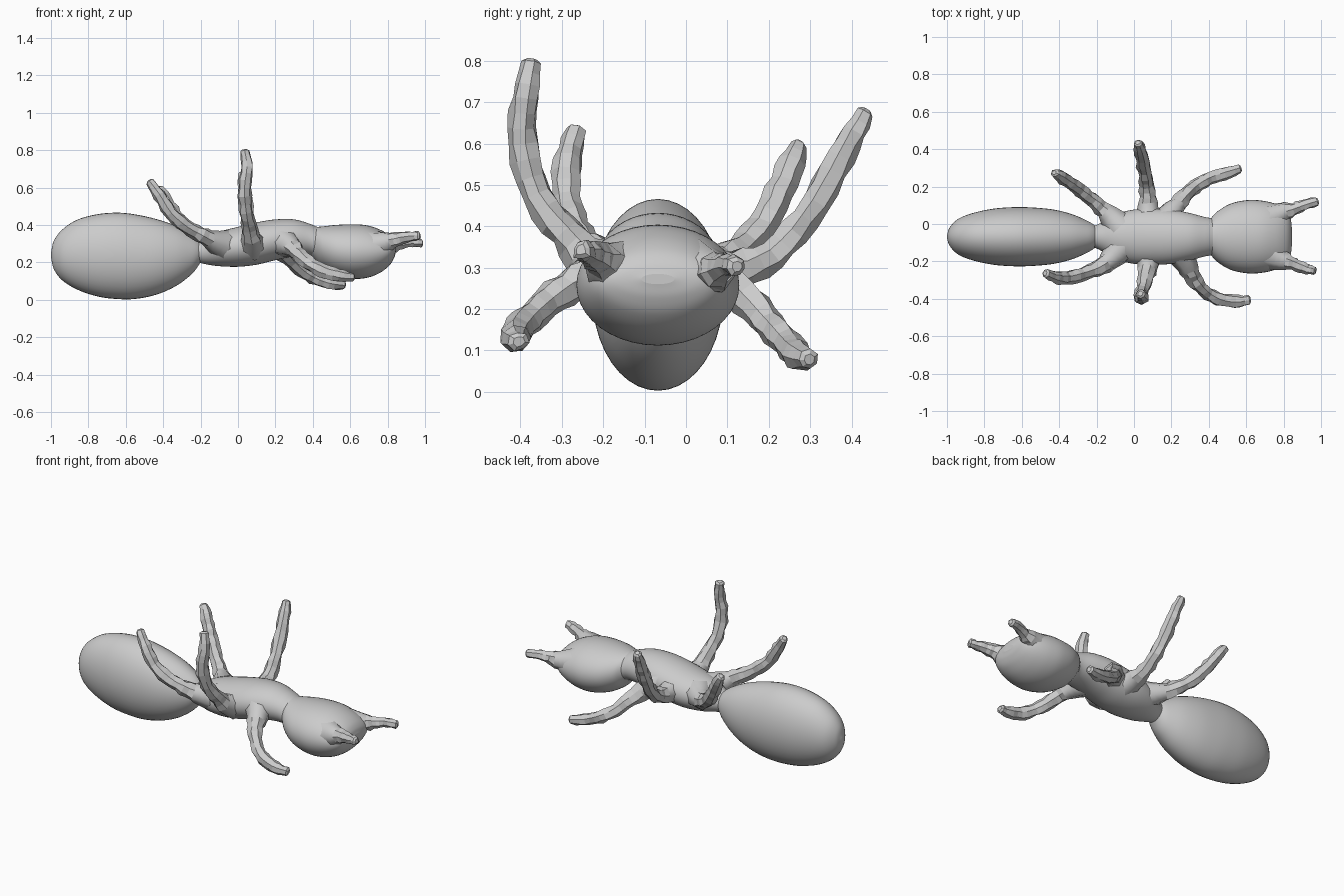
import bpy, bmesh, math, random
from mathutils import Vector

random.seed(4)
cube = bpy.data.objects.get("Cube")
if cube:
    bpy.data.objects.remove(cube)

grey = bpy.data.materials.new("matte grey")
grey.use_nodes = True
COLOR = (0.6, 0.6, 0.6, 1)
grey.diffuse_color = COLOR
grey.node_tree.nodes["Principled BSDF"].inputs["Base Color"].default_value = COLOR

AXIS_Y = -0.068  # body centre line


def spline(pts, n):
    """Catmull-Rom through tuples of any length, n steps per span."""
    p = [Vector(q) for q in pts]
    p = [2 * p[0] - p[1]] + p + [2 * p[-1] - p[-2]]
    out = []
    for i in range(1, len(p) - 2):
        a, b, c, d = p[i - 1:i + 3]
        for k in range(n):
            t = k / n
            out.append(0.5 * (2 * b + (c - a) * t + (2 * a - 5 * b + 4 * c - d) * t * t
                              + (3 * b - a - 3 * c + d) * t ** 3))
    return out + [p[-2]]


def skin(name, rings, smooth_rings):
    """Join rings of points into a capped tube; the first rings are smooth."""
    bm = bmesh.new()
    vs = [[bm.verts.new(co) for co in r] for r in rings]
    n = len(vs[0])
    for i in range(len(vs) - 1):
        for j in range(n):
            k = (j + 1) % n
            f = bm.faces.new((vs[i][j], vs[i][k], vs[i + 1][k], vs[i + 1][j]))
            f.smooth = i < smooth_rings
    bm.faces.new(vs[0])
    bm.faces.new(vs[-1])
    bmesh.ops.recalc_face_normals(bm, faces=bm.faces)
    mesh = bpy.data.meshes.new(name)
    bm.to_mesh(mesh)
    bm.free()
    mesh.materials.append(grey)
    obj = bpy.data.objects.new(name, mesh)
    bpy.context.collection.objects.link(obj)
    return obj


def body(name, profile, sides=40):
    """Profile stations: x, bottom z, top z, half width."""
    rings = []
    for x, lo, hi, w in (tuple(v) for v in spline(profile, 6)):
        rings.append([(x, AXIS_Y + w * math.cos(a), (lo + hi) / 2 + (hi - lo) / 2 * math.sin(a))
                      for a in (2 * math.pi * j / sides for j in range(sides))])
    return skin(name, rings, 999)


def limb(name, path, radii, sides=7, steps=3, smooth_rings=4):
    """Knobbly tapering limb along a path; radii run along the path."""
    pts = spline([p + (r,) for p, r in zip(path, radii)], steps)
    rings, side = [], Vector((0.31, 0.17, 0.93))
    for i, p in enumerate(pts):
        a, b = pts[max(i - 1, 0)], pts[min(i + 1, len(pts) - 1)]
        t = (b.xyz - a.xyz).normalized()
        side = (side - t * side.dot(t)).normalized()
        up = t.cross(side)
        rough = 0 if i < smooth_rings else 0.16
        ring = []
        for j in range(sides):
            ang = 2 * math.pi * j / sides
            r = p[3] * (1 + random.uniform(-rough, rough))
            ring.append(p.xyz + r * (math.cos(ang) * side + math.sin(ang) * up))
        rings.append(ring)
    # Blunt domed tip
    tip = pts[-1].xyz + t * pts[-1][3] * 0.35
    rings.append([tip + (c - pts[-1].xyz) * 0.55 for c in rings[-1]])
    return skin(name, rings, smooth_rings)


# Abdomen: long egg, a little fuller toward the tail
body("abdomen", [(-1.0, 0.23, 0.25, 0.008), (-0.985, 0.165, 0.315, 0.05),
                 (-0.94, 0.105, 0.375, 0.095), (-0.86, 0.055, 0.428, 0.127),
                 (-0.75, 0.018, 0.458, 0.150), (-0.64, 0.004, 0.466, 0.158),
                 (-0.54, 0.006, 0.455, 0.156), (-0.43, 0.03, 0.430, 0.145),
                 (-0.33, 0.075, 0.395, 0.120), (-0.25, 0.135, 0.352, 0.085),
                 (-0.21, 0.185, 0.32, 0.06), (-0.19, 0.22, 0.29, 0.035)])

# Thorax: narrow waist behind, arched back, narrow neck ahead
body("thorax", [(-0.27, 0.21, 0.31, 0.05), (-0.215, 0.20, 0.315, 0.058),
                (-0.17, 0.19, 0.335, 0.078), (-0.1, 0.18, 0.365, 0.120),
                (0.0, 0.177, 0.39, 0.145), (0.1, 0.188, 0.414, 0.150),
                (0.2, 0.212, 0.430, 0.145), (0.3, 0.232, 0.430, 0.126),
                (0.38, 0.235, 0.408, 0.105), (0.43, 0.222, 0.388, 0.098),
                (0.5, 0.23, 0.37, 0.09)])

# Head: round, blunt at the face
body("head", [(0.37, 0.25, 0.37, 0.06), (0.41, 0.215, 0.388, 0.098),
              (0.45, 0.175, 0.392, 0.138), (0.52, 0.135, 0.400, 0.178),
              (0.61, 0.113, 0.404, 0.196), (0.69, 0.118, 0.398, 0.192),
              (0.76, 0.145, 0.375, 0.175), (0.81, 0.185, 0.345, 0.150),
              (0.835, 0.225, 0.315, 0.110), (0.845, 0.26, 0.285, 0.04)])

# Antennae
FEELER = [0.085, 0.055, 0.036, 0.029, 0.024]
limb("left_antenna", [(0.73, 0.03, 0.285), (0.80, 0.062, 0.29), (0.855, 0.08, 0.297),
                      (0.91, 0.10, 0.305), (0.978, 0.122, 0.303)], FEELER)
limb("right_antenna", [(0.73, -0.165, 0.29), (0.80, -0.197, 0.31), (0.855, -0.215, 0.325),
                       (0.91, -0.235, 0.335), (0.965, -0.252, 0.342)], FEELER)

# Legs, each from a flared hip to a blunt foot
LEG = [0.085, 0.058, 0.042, 0.037, 0.036, 0.034, 0.024]
legs = {
    "left_front_leg": [(0.17, 0.01, 0.31), (0.215, 0.08, 0.28), (0.27, 0.145, 0.225),
                       (0.33, 0.20, 0.165), (0.40, 0.24, 0.12), (0.48, 0.268, 0.09),
                       (0.565, 0.295, 0.078)],
    "right_front_leg": [(0.24, -0.14, 0.31), (0.285, -0.22, 0.285), (0.32, -0.29, 0.25),
                        (0.375, -0.355, 0.20), (0.45, -0.40, 0.155), (0.54, -0.415, 0.13),
                        (0.615, -0.405, 0.122)],
    "left_middle_leg": [(0.08, 0.01, 0.29), (0.075, 0.09, 0.29), (0.07, 0.18, 0.315),
                        (0.06, 0.26, 0.385), (0.045, 0.335, 0.495), (0.035, 0.39, 0.60),
                        (0.022, 0.432, 0.675)],
    "right_middle_leg": [(0.08, -0.15, 0.29), (0.075, -0.225, 0.32), (0.062, -0.29, 0.385),
                         (0.045, -0.36, 0.475), (0.035, -0.395, 0.60), (0.048, -0.388, 0.71),
                         (0.035, -0.373, 0.795)],
    "left_back_leg": [(-0.08, -0.01, 0.29), (-0.14, 0.055, 0.30), (-0.20, 0.11, 0.325),
                      (-0.27, 0.165, 0.375), (-0.33, 0.21, 0.45), (-0.38, 0.245, 0.53),
                      (-0.422, 0.272, 0.595)],
    "right_back_leg": [(-0.07, -0.13, 0.29), (-0.135, -0.195, 0.315), (-0.20, -0.24, 0.35),
                       (-0.28, -0.268, 0.395), (-0.36, -0.288, 0.465), (-0.42, -0.285, 0.56),
                       (-0.472, -0.265, 0.63)],
}
for name, path in legs.items():
    limb(name, path, LEG)
